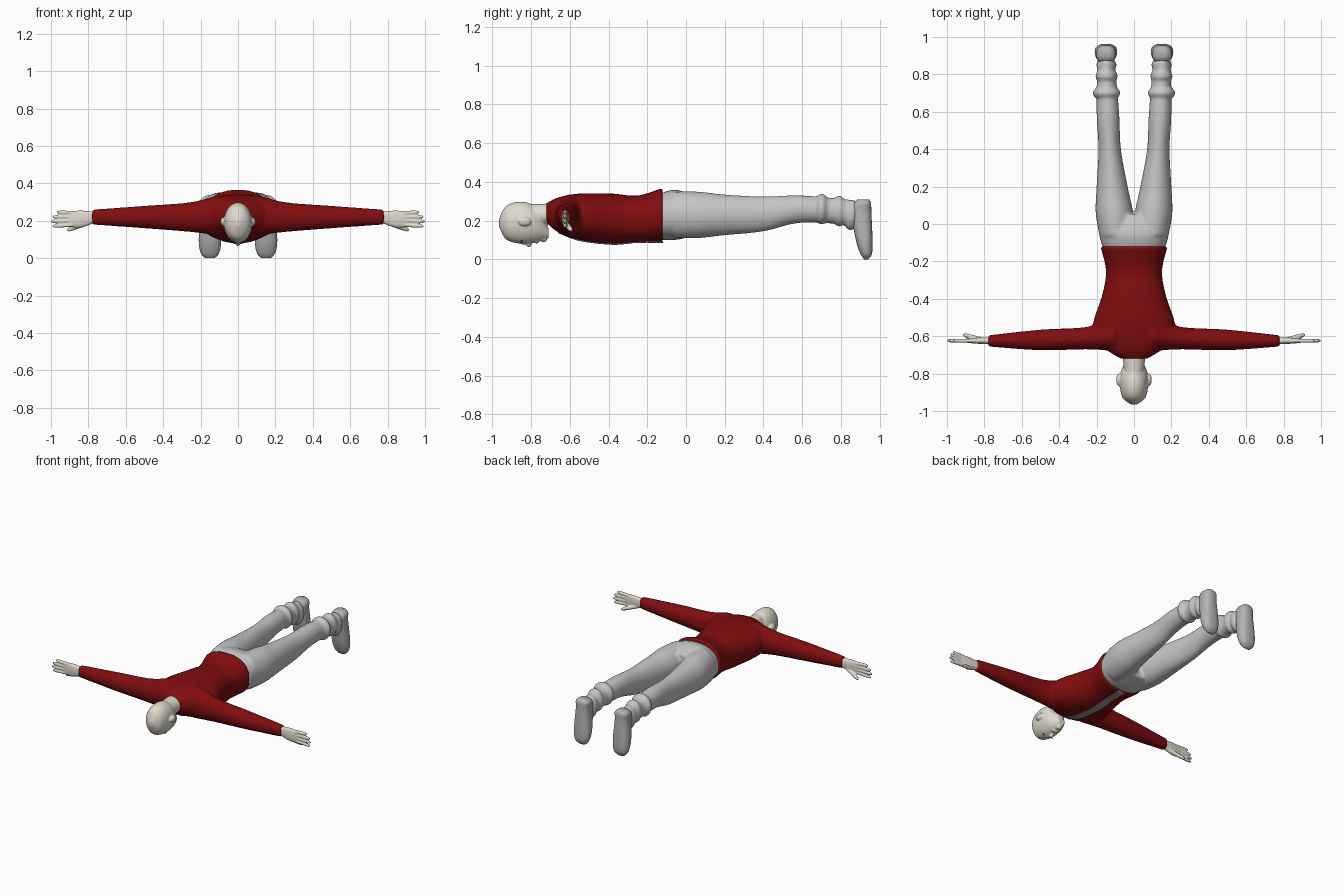
import bpy, bmesh
from math import sin, cos, pi, copysign
from mathutils import Matrix, Vector

cube = bpy.data.objects.get("Cube")
if cube:
    bpy.data.objects.remove(cube)


def material(name, *rgb):
    mat = bpy.data.materials.new(name)
    mat.use_nodes = True
    mat.diffuse_color = (*rgb, 1)
    bsdf = mat.node_tree.nodes["Principled BSDF"]
    bsdf.inputs["Base Color"].default_value = mat.diffuse_color
    bsdf.inputs["Roughness"].default_value = 0.8
    return mat


red_cloth = material("dark_red_cloth", 0.22, 0.004, 0.005)
grey_cloth = material("light_grey_cloth", 0.56, 0.56, 0.56)
shoe_grey = material("shoe_grey", 0.45, 0.45, 0.45)
shirt_grey = material("shirt_grey", 0.3, 0.3, 0.3)
pale_skin = material("pale_skin", 0.74, 0.7, 0.61)
eye_grey = material("eye_grey", 0.13, 0.12, 0.1)


def catmull_rom(rows, steps=6):
    """Smoothly interpolate between cross-section rows."""
    rows = [Vector(row) for row in rows]
    padded = [rows[0], *rows, rows[-1]]
    result = []
    for before, start, end, after in zip(padded, padded[1:], padded[2:], padded[3:]):
        tangent_in, tangent_out = (end - before) / 2, (after - start) / 2
        for step in range(steps):
            t = step / steps
            ease = t * t * (3 - 2 * t)
            result.append(start.lerp(end, ease) + tangent_in * t * (1 - t) ** 2
                          - tangent_out * t * t * (1 - t))
    return result + [rows[-1]]


def loft(bm, axis, rows, side=1, power=2.0, count=32):
    """Skin superellipses; a row is position, then centre and radius on the other two axes."""
    rings = []
    for position, center_a, radius_a, center_b, radius_b in catmull_rom(rows):
        ring = []
        for k in range(count):
            angle = 2 * pi * k / count
            u, v = (copysign(abs(w) ** (2 / power), w) for w in (cos(angle), sin(angle)))
            co = [center_a + u * radius_a, center_b + v * radius_b]
            co.insert("xyz".index(axis), position)
            co[0] *= side
            ring.append(bm.verts.new(co))
        rings.append(ring)
    for ring, following in zip(rings, rings[1:]):
        for k in range(count):
            bm.faces.new((ring[k - 1], ring[k], following[k], following[k - 1]))
    bm.faces.new(rings[0])
    bm.faces.new(rings[-1])


def central(rows):
    """Rows of position, half width, centre height and half height, centred on x."""
    return [(position, 0, *rest) for position, *rest in rows]


def ball(bm, center, radii):
    bmesh.ops.create_uvsphere(bm, u_segments=20, v_segments=12, radius=1,
                              matrix=Matrix.Translation(center) @ Matrix.Diagonal((*radii, 1)))


def finger(bm, base, tip, radius, side):
    rows = []
    for t, taper in ((0, 1), (0.8, 0.9), (1, 0.3)):
        x, y, z = Vector(base).lerp(Vector(tip), t)
        rows.append((x, y, radius * taper, z, radius * taper))
    loft(bm, "x", rows, side, count=12)


def finish(name, bm, mat, voxel=None):
    """Make the object, blending overlapping pieces when a voxel size is given."""
    bmesh.ops.recalc_face_normals(bm, faces=bm.faces)
    for face in bm.faces:
        face.smooth = True
    mesh = bpy.data.meshes.new(name)
    bm.to_mesh(mesh)
    bm.free()
    mesh.materials.append(mat)
    ob = bpy.data.objects.new(name, mesh)
    bpy.context.collection.objects.link(ob)
    if voxel:
        blend = ob.modifiers.new("Blend", "REMESH")
        blend.mode = "VOXEL"
        blend.voxel_size = voxel
        blend.use_smooth_shade = True
        soften = ob.modifiers.new("Soften", "SMOOTH")
        soften.iterations = 3


sides = {"left": 1, "right": -1}

# Jacket: torso and both sleeves blended into one surface
torso = [(-0.72, 0.07, 0.24, 0.05), (-0.66, 0.16, 0.23, 0.09), (-0.55, 0.22, 0.22, 0.12),
         (-0.38, 0.17, 0.21, 0.13), (-0.25, 0.15, 0.21, 0.12), (-0.12, 0.18, 0.23, 0.14)]
bm = bmesh.new()
loft(bm, "y", central(torso), power=2.3)
for side in sides.values():
    loft(bm, "x", [(0.1, -0.59, 0.09, 0.23, 0.11), (0.25, -0.61, 0.06, 0.22, 0.08),
                   (0.5, -0.62, 0.055, 0.22, 0.06), (0.78, -0.625, 0.03, 0.22, 0.04)], side)
finish("jacket", bm, red_cloth, 0.009)

# Shirt strip following the front of the torso
bm = bmesh.new()
loft(bm, "y", central((y, 0.025, z - height, 0.0045) for y, width, z, height in torso[1:]),
     power=6)
finish("shirt_strip", bm, shirt_grey)

# Trousers: seat, legs and bunched folds above the ankles
bm = bmesh.new()
loft(bm, "y", central([(-0.17, 0.15, 0.215, 0.11), (-0.06, 0.185, 0.23, 0.13),
                       (0.05, 0.18, 0.225, 0.1)]), power=2.3)
for side in sides.values():
    loft(bm, "y", [(-0.06, 0.095, 0.09, 0.23, 0.12), (0.06, 0.105, 0.1, 0.23, 0.12),
                   (0.2, 0.117, 0.083, 0.23, 0.105), (0.4, 0.13, 0.06, 0.235, 0.09),
                   (0.6, 0.14, 0.06, 0.26, 0.07), (0.88, 0.15, 0.045, 0.24, 0.065)], side)
    for y, width, z in ((0.7, 0.075, 0.26), (0.79, 0.06, 0.25), (0.85, 0.055, 0.23)):
        ball(bm, (0.147 * side, y, z), (width, 0.04, 0.08))
finish("trousers", bm, grey_cloth, 0.009)

# Shoes with the toes pointing down
for label, side in sides.items():
    bm = bmesh.new()
    loft(bm, "z", [(z, 0.15, width, y, depth) for z, width, y, depth in (
        (0, 0.025, 0.93, 0.01), (0.03, 0.05, 0.93, 0.03), (0.1, 0.06, 0.92, 0.043),
        (0.24, 0.05, 0.905, 0.052), (0.29, 0.05, 0.91, 0.045), (0.31, 0.03, 0.915, 0.03))],
         side, power=2.5)
    finish(label + "_shoe", bm, shoe_grey)

# Hands: palm, four fingers and a thumb
palm_y = -0.624
for label, side in sides.items():
    bm = bmesh.new()
    loft(bm, "x", [(0.76, palm_y, 0.018, 0.22, 0.028), (0.84, palm_y, 0.016, 0.21, 0.045),
                   (0.9, palm_y, 0.01, 0.21, 0.04)], side, power=2.4)
    for i in range(4):
        tip_x = 1 - 0.008 * (i - 2) ** 2
        finger(bm, (0.88, palm_y, 0.242 - 0.021 * i), (tip_x, palm_y, 0.246 - 0.025 * i),
               0.011, side)
    finger(bm, (0.8, palm_y, 0.19), (0.915, -0.592, 0.15), 0.014, side)
    finish(label + "_hand", bm, pale_skin, 0.004)

# Head, neck, nose, lips, chin and ears
bm = bmesh.new()
loft(bm, "y", central([(-0.965, 0.015, 0.19, 0.02), (-0.93, 0.06, 0.19, 0.085),
                       (-0.86, 0.076, 0.19, 0.108), (-0.78, 0.068, 0.18, 0.093),
                       (-0.71, 0.025, 0.135, 0.025)]))
loft(bm, "y", central([(-0.82, 0.05, 0.22, 0.065), (-0.66, 0.065, 0.24, 0.05)]))
ball(bm, (0, -0.812, 0.083), (0.014, 0.016, 0.02))
ball(bm, (0, -0.832, 0.088), (0.01, 0.028, 0.013))
ball(bm, (0, -0.77, 0.09), (0.024, 0.01, 0.008))
ball(bm, (0, -0.735, 0.105), (0.022, 0.018, 0.016))
for side in sides.values():
    ball(bm, (0.08 * side, -0.833, 0.195), (0.015, 0.034, 0.022))
finish("head", bm, pale_skin, 0.005)

# Eyes
bm = bmesh.new()
for side in sides.values():
    ball(bm, (0.029 * side, -0.85, 0.095), (0.013, 0.007, 0.008))
finish("eyes", bm, eye_grey)
